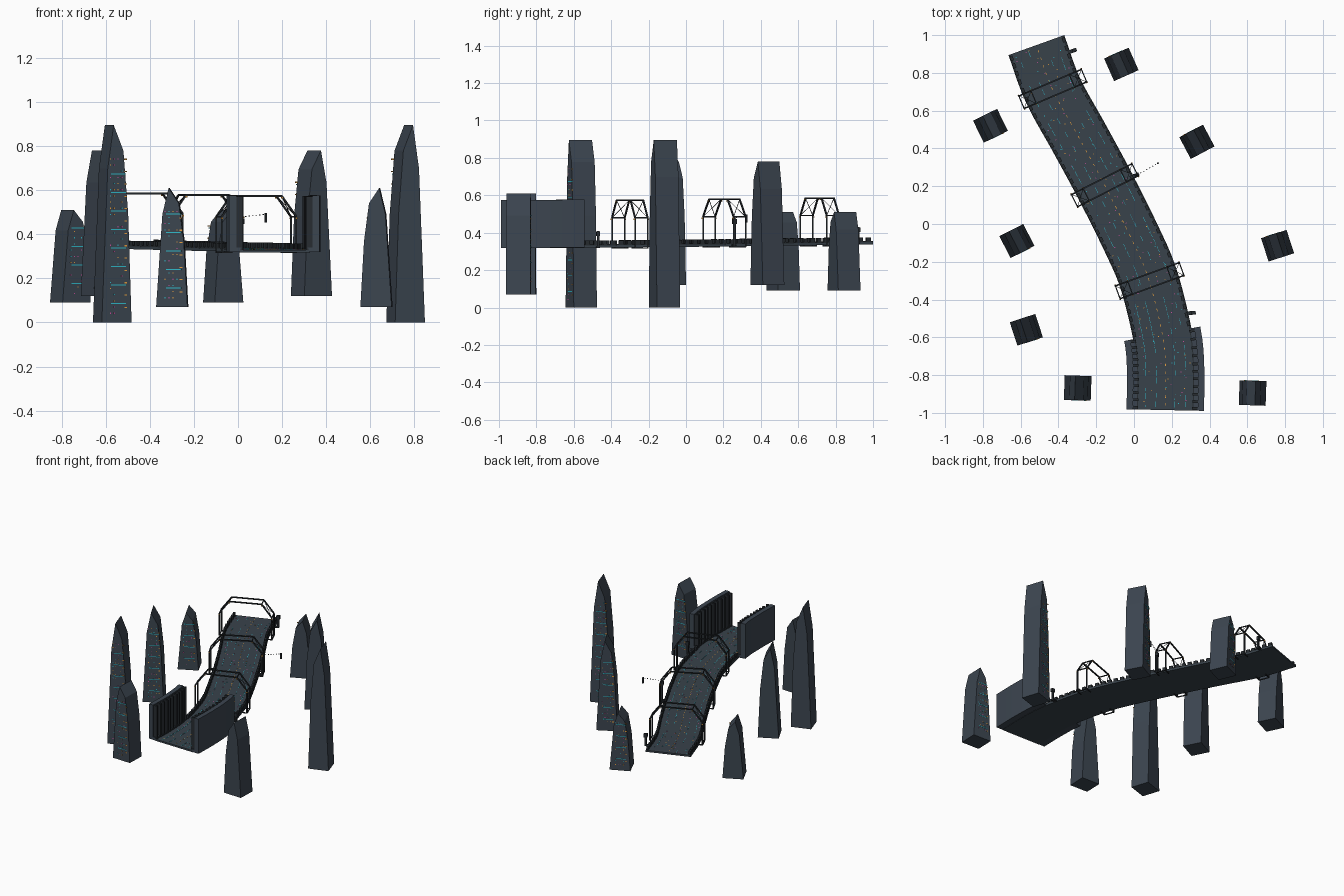
import bpy, bmesh, math, random
from mathutils import Vector as V, Matrix as M

if "Cube" in bpy.data.objects:
    bpy.data.objects.remove(bpy.data.objects["Cube"])

random.seed(4)

def mat(name, c):
    m = bpy.data.materials.new(name)
    m.diffuse_color = (*c, 1)
    m.use_nodes = True
    m.node_tree.nodes["Principled BSDF"].inputs["Base Color"].default_value = m.diffuse_color
    return m

SLATE = mat("slate", (0.045, 0.06, 0.08))
ROAD = mat("asphalt", (0.04, 0.055, 0.07))
DARK = mat("dark_metal", (0.02, 0.025, 0.03))
CYAN = mat("cyan_glow", (0.03, 0.5, 0.6))
ORANGE = mat("orange_glow", (0.8, 0.35, 0.05))
PINK = mat("pink_glow", (0.6, 0.08, 0.35))
GLOWS = {"cyan": CYAN, "orange": ORANGE, "pink": PINK}

def finish(name, bm, m):
    bmesh.ops.recalc_face_normals(bm, faces=bm.faces)
    me = bpy.data.meshes.new(name)
    bm.to_mesh(me)
    bm.free()
    me.materials.append(m)
    ob = bpy.data.objects.new(name, me)
    bpy.context.collection.objects.link(ob)
    return ob

def box(bm, mx, c, s):
    bmesh.ops.create_cube(bm, size=1, matrix=mx @ M.Translation(c) @ M.Diagonal((*s, 1)))

def bar(bm, a, b, w):
    d = b - a
    mx = M.Translation((a + b) / 2) @ d.to_track_quat('Z', 'Y').to_matrix().to_4x4()
    box(bm, mx, (0, 0, 0), (w, w, d.length))

def rotz(x, y, z, deg):
    return M.Translation((x, y, z)) @ M.Rotation(math.radians(deg), 4, 'Z')

# Road centre line, smoothed through a few points and sampled evenly
KEYS = [V(p) for p in [(.165, -.985, .325), (.168, -.8, .325), (.153, -.6, .327),
        (.08, -.3, .33), (-.008, -.09, .332), (-.155, .205, .335), (-.29, .455, .339),
        (-.43, .71, .342), (-.517, .947, .346)]]
pts = []
ext = [2 * KEYS[0] - KEYS[1]] + KEYS + [2 * KEYS[-1] - KEYS[-2]]
for a, b, c, d in zip(ext, ext[1:], ext[2:], ext[3:]):
    for i in range(20):
        t = i / 20
        pts.append(.5 * (2 * b + (c - a) * t + (2 * a - 5 * b + 4 * c - d) * t ** 2
                         + (3 * b - a - 3 * c + d) * t ** 3))
pts.append(KEYS[-1])
cum = [0]
for a, b in zip(pts, pts[1:]):
    cum.append(cum[-1] + (b - a).length)
LEN = cum[-1]

def frame(s):
    """Matrix on the road at distance s: x = across, y = along."""
    i = next((k for k in range(1, len(cum)) if cum[k] >= s), len(cum) - 1)
    f = (s - cum[i - 1]) / (cum[i] - cum[i - 1])
    p = pts[i - 1].lerp(pts[i], f)
    d = pts[min(i + 1, len(pts) - 1)] - pts[max(i - 2, 0)]
    return rotz(*p, math.degrees(math.atan2(-d.x, d.y)))

def sweep(name, x0, x1, z0, z1, s0, s1, n, m):
    """Rectangular section carried along the road."""
    bm = bmesh.new()
    prev = None
    for i in range(n + 1):
        f = frame(s0 + (s1 - s0) * i / n)
        ring = [bm.verts.new(f @ V((x, 0, z))) for x, z in ((x0, z0), (x1, z0), (x1, z1), (x0, z1))]
        if prev:
            for k in range(4):
                bm.faces.new((prev[k], prev[k - 1], ring[k - 1], ring[k]))
        if i in (0, n):
            bm.faces.new(ring)
        prev = ring
    return finish(name, bm, m)

HW = .157
sweep("road_deck", -HW, HW, -.008, .004, 0, LEN, 40, ROAD)

# Side walls with inner ribs at the front entry
for side, label in ((-1, "left"), (1, "right")):
    sweep(label + "_entry_wall", side * .172, side * .205, -.006, .25, 0, .405, 8, SLATE)
    sweep(label + "_wall_foot", side * .15, side * .172, -.006, .015, 0, .405, 8, SLATE)
    bm = bmesh.new()
    for i in range(11):
        box(bm, frame(.012 + i * .038), (side * .158, 0, .122), (.03, .014, .25))
    finish(label + "_wall_ribs", bm, DARK)

# Edge kerbs and barrier blocks
for side, label in ((-1, "left"), (1, "right")):
    sweep(label + "_kerb", side * .145, side * .155, .003, .01, 0, LEN, 40, DARK)
    bm = bmesh.new()
    s = .43
    while s < LEN - .02:
        box(bm, frame(s), (side * .146, 0, .016), (.016, .026, .028))
        s += .044
    finish(label + "_barrier_blocks", bm, DARK)

# Glowing road markings
marks = {k: bmesh.new() for k in GLOWS}
s = .03
while s < LEN - .02:
    f = frame(s)
    box(marks["orange"], f, (0, 0, .0046), (.003, .014, .0015))
    for x in (-.105, -.05, .05, .105):
        if random.random() < .6:
            box(marks["cyan"], f, (x, 0, .0046), (.002, .032, .0015))
    for k in ("orange", "pink", "cyan"):
        box(marks[k], f, (random.uniform(-.13, .13), random.uniform(0, .03), .0046), (.005, .004, .0015))
    s += .042
for k, bm in marks.items():
    finish("road_markings_" + k, bm, GLOWS[k])

# Truss gantries over the road
ARCH = [(-.18, -.012), (-.18, .15), (-.11, .243), (.11, .243), (.18, .15), (.18, -.012)]
for n, (x, y, z, a) in enumerate([(.083, -.3, .33, 20), (-.155, .205, .335, 27), (-.43, .715, .342, 23)]):
    mx = rotz(x, y, z, a)
    P = lambda i, d: mx @ V((ARCH[i][0], d, ARCH[i][1]))
    bm = bmesh.new()
    for d in (-.036, .036):
        for i in range(5):
            bar(bm, P(i, d), P(i + 1, d), .008)
    for i in range(6):
        bar(bm, P(i, -.036), P(i, .036), .006)
    for i in (1, 3):
        bar(bm, P(i, -.036), P(i + 1, .036), .0025)
        bar(bm, P(i, .036), P(i + 1, -.036), .0025)
    for sx in (-1, 1):
        for d in (-.036, .036):
            bar(bm, mx @ V((sx * .18, d, -.012)), mx @ V((sx * .13, d, -.012)), .006)
    finish(f"gantry_{n + 1}", bm, DARK)
    bm = bmesh.new()
    for i in (1, 2, 3, 4):
        for d in (-.041, .041):
            box(bm, mx, (ARCH[i][0], d, ARCH[i][1] - .008), (.008, .004, .006))
    finish(f"gantry_{n + 1}_lamps", bm, ORANGE)

# Roadside posts, the middle one with a dotted arm and hanging sign
for n, (x, y, z, h, a) in enumerate([(.315, -.47, .325, .09, 5), (.015, .26, .335, .145, 28), (-.315, .92, .345, .09, 20)]):
    bm = bmesh.new()
    box(bm, rotz(x, y, z, a), (0, 0, h / 2 - .005), (.012, .012, h))
    box(bm, rotz(x, y, z, a), (0, 0, h - .02), (.024, .018, .025))
    box(bm, rotz(x, y, z, a), (-.015, 0, -.002), (.04, .02, .008))
    finish(f"post_{n + 1}", bm, DARK)
bm = bmesh.new()
for i in range(7):
    p = V((.02, .262, .478)).lerp(V((.115, .315, .49)), i / 6)
    box(bm, rotz(*p, 28), (0, 0, 0), (.006, .004, .004))
box(bm, rotz(.126, .322, .475, 28), (0, 0, 0), (.01, .008, .042))
finish("hanging_sign", bm, DARK)

# Leaning-topped towers: x, y, base, top, turn
PROFILE = [(-1, 0), (-.6, .78), (-.2, 1), (.45, .87), (.77, .55), (1, 0)]
TOWERS = [(-.298, -.868, .07, .61, -2), (.628, -.895, .07, .61, 178),
          (-.57, -.56, 0, .895, 18), (.76, -.115, 0, .895, 198),
          (-.62, -.09, .12, .78, 27), (.333, .435, .12, .78, 208),
          (-.76, .52, .09, .51, 26), (-.067, .845, .09, .51, 204)]
TW, TD = .071, .065
for n, (x, y, z0, z1, a) in enumerate(TOWERS):
    mx = rotz(x, y, z0, a)
    h = z1 - z0
    bm = bmesh.new()
    rings = [[bm.verts.new(mx @ V((u * TW, d, w * h))) for u, w in PROFILE] for d in (-TD, TD)]
    bm.faces.new(rings[0])
    bm.faces.new(rings[1])
    for k in range(len(PROFILE)):
        bm.faces.new((rings[0][k - 1], rings[0][k], rings[1][k], rings[1][k - 1]))
    finish(f"tower_{n + 1}", bm, SLATE)
    # Light bands and windows on the front end
    lights = {k: bmesh.new() for k in GLOWS}
    z = .03
    row = 0
    while z < h * .82:
        if row % 3 == 2:
            box(lights["cyan"], mx, (.008, -TD, z), (.07, .003, .004))
        for u in (-.03, -.012, .006, .024):
            if random.random() < .45:
                box(lights[random.choice(("orange", "pink", "cyan"))], mx, (u, -TD, z + .012), (.005, .003, .005))
        if row % 2:
            box(lights["orange"], mx, (.042, -TD, z + .01), (.012, .004, .005))
        z += .028
        row += 1
    for k, b in lights.items():
        finish(f"tower_{n + 1}_lights_{k}", b, GLOWS[k])
